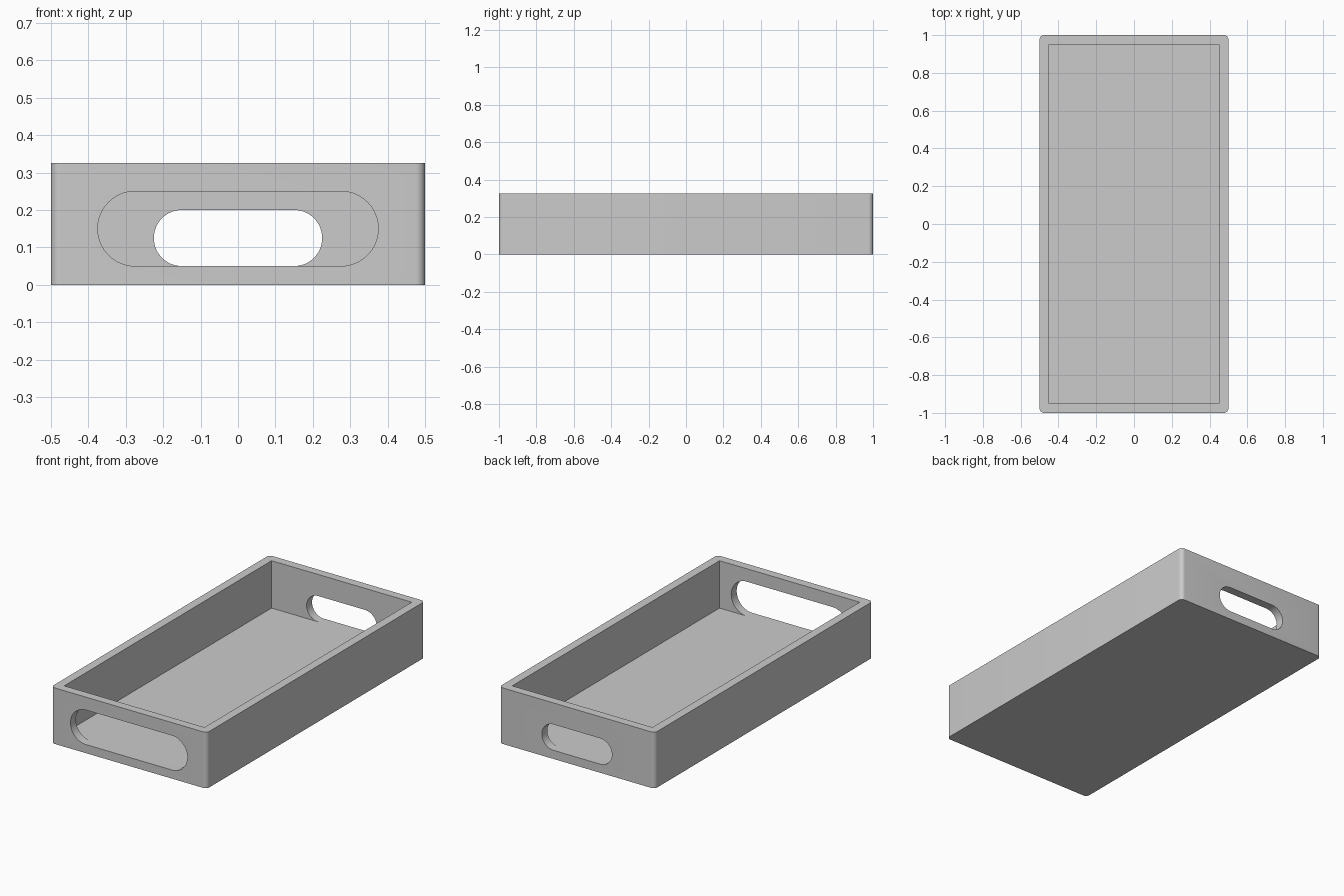
import bpy, bmesh, math
from mathutils import Matrix

cube = bpy.data.objects.get("Cube")
if cube:
    bpy.data.objects.remove(cube, do_unlink=True)

WIDTH, LENGTH, HEIGHT = 1.0, 2.0, 0.325
WALL, FLOOR, CORNER = 0.05, 0.05, 0.025

grey = bpy.data.materials.new("plain grey")
grey.use_nodes = True
colour = (0.6, 0.6, 0.6, 1)
grey.diffuse_color = colour
grey.node_tree.nodes["Principled BSDF"].inputs["Base Color"].default_value = colour


def rounded_outline(w, h, r, steps):
    """Counter-clockwise rounded rectangle centred on the origin."""
    points = []
    for i, (sx, sy) in enumerate([(1, 1), (-1, 1), (-1, -1), (1, -1)]):
        for k in range(steps + 1):
            a = (i + k / steps) * math.pi / 2
            p = (sx * (w / 2 - r) + r * math.cos(a), sy * (h / 2 - r) + r * math.sin(a))
            if not points or math.dist(p, points[-1]) > 1e-5:
                points.append(p)
    if math.dist(points[0], points[-1]) < 1e-5:
        points.pop()
    return points


def prism(name, outline, depth, matrix=Matrix()):
    """Extrude an outline along its local z and place it."""
    bm = bmesh.new()
    face = bm.faces.new([bm.verts.new((x, y, 0)) for x, y in outline])
    top = bmesh.ops.extrude_face_region(bm, geom=[face])["geom"]
    bmesh.ops.translate(bm, vec=(0, 0, depth),
                        verts=[g for g in top if isinstance(g, bmesh.types.BMVert)])
    bmesh.ops.transform(bm, matrix=matrix, verts=bm.verts)
    bmesh.ops.recalc_face_normals(bm, faces=bm.faces)
    mesh = bpy.data.meshes.new(name)
    bm.to_mesh(mesh)
    bm.free()
    mesh.materials.append(grey)
    obj = bpy.data.objects.new(name, mesh)
    bpy.context.collection.objects.link(obj)
    return obj


def slot(name, side, width, height):
    """Handle opening through an end wall, its bottom level with the floor."""
    outline = rounded_outline(width, height, height / 2, 16)
    place = (Matrix.Translation((0, side * (LENGTH / 2 - WALL / 2) + 0.1, FLOOR + height / 2))
             @ Matrix.Rotation(math.pi / 2, 4, "X"))
    return prism(name, outline, 0.2, place)


# Solid body with rounded upright corners
tray = prism("tray", rounded_outline(WIDTH, LENGTH, CORNER, 8), HEIGHT)

# Square-cornered hollow, wide front handle, narrow back handle
w, l = WIDTH / 2 - WALL, LENGTH / 2 - WALL
cutters = [
    prism("hollow_cutter", [(w, l), (-w, l), (-w, -l), (w, -l)], HEIGHT,
          Matrix.Translation((0, 0, FLOOR))),
    slot("front_handle_cutter", -1, 0.75, 0.2),
    slot("back_handle_cutter", 1, 0.45, 0.15),
]
bpy.ops.object.select_all(action="DESELECT")
bpy.context.view_layer.objects.active = tray
tray.select_set(True)
for cutter in cutters:
    cutter.hide_render = True
    cut = tray.modifiers.new(cutter.name, "BOOLEAN")
    cut.operation = "DIFFERENCE"
    cut.solver = "EXACT"
    cut.object = cutter
    bpy.ops.object.modifier_apply(modifier=cut.name)
for cutter in cutters:
    bpy.data.objects.remove(cutter, do_unlink=True)

# Smooth curves, crisp edges
bpy.ops.object.shade_smooth_by_angle(angle=math.radians(30))
